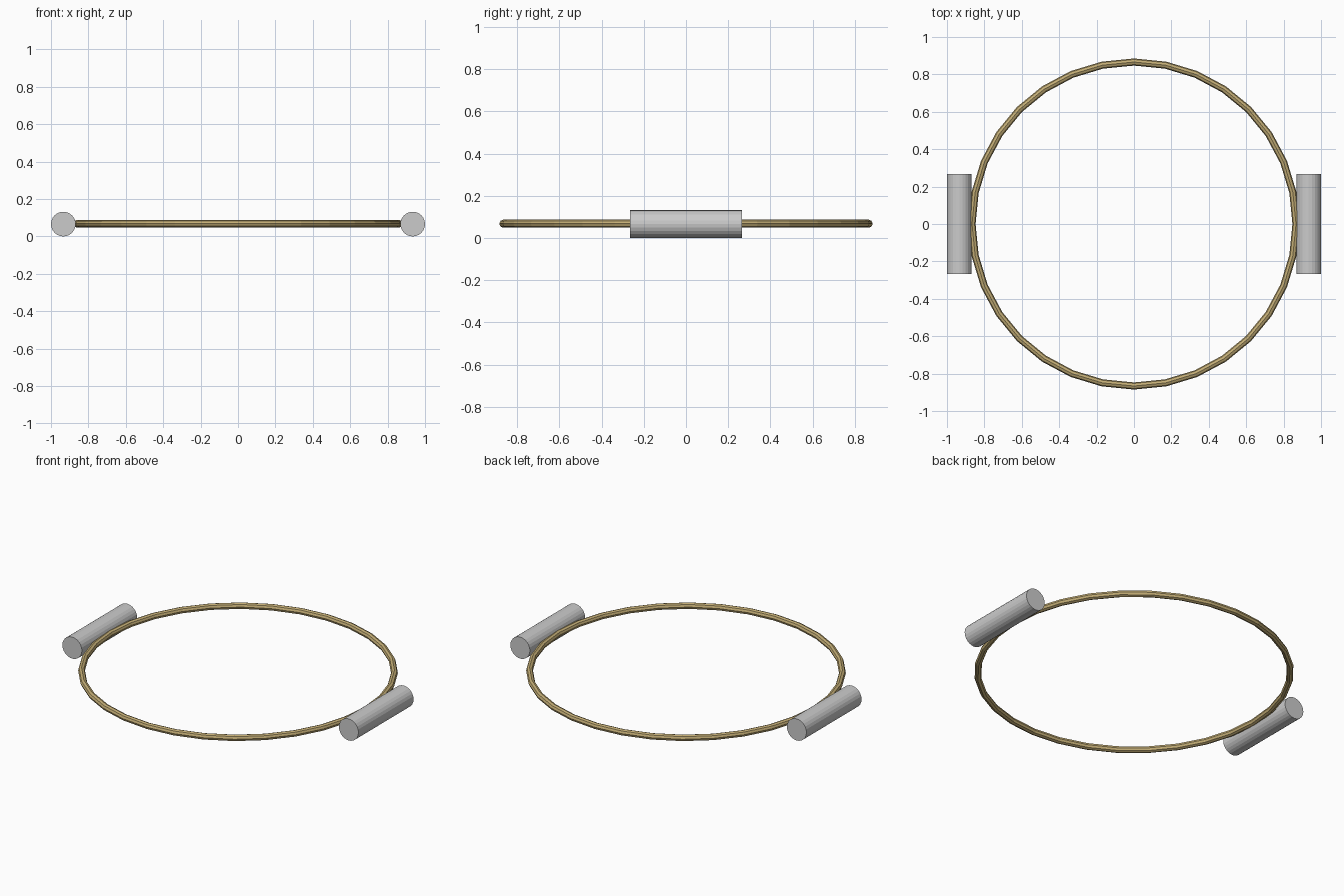
import bpy, math

if "Cube" in bpy.data.objects:
    bpy.data.objects.remove(bpy.data.objects["Cube"])

R = 0.066  # roller radius, also the height of all centres

# Brass ring, low-poly
bpy.ops.mesh.primitive_torus_add(major_segments=32, minor_segments=8,
                                 major_radius=0.866, minor_radius=0.019,
                                 location=(0, 0, R + 0.002))
ring = bpy.context.object
ring.name = "ring"
brass = bpy.data.materials.new("brass")
brass.diffuse_color = (0.55, 0.42, 0.18, 1)
brass.use_nodes = True
brass.node_tree.nodes["Principled BSDF"].inputs["Base Color"].default_value = brass.diffuse_color
ring.data.materials.append(brass)
for p in ring.data.polygons:
    p.use_smooth = False

# Grey roller on each side, lying along y
for name, side in (("left_roller", -1), ("right_roller", 1)):
    bpy.ops.mesh.primitive_cylinder_add(vertices=24, radius=R, depth=0.532,
                                        location=(side * (1 - R), 0, R),
                                        rotation=(math.pi / 2, 0, 0))
    bpy.context.object.name = name
